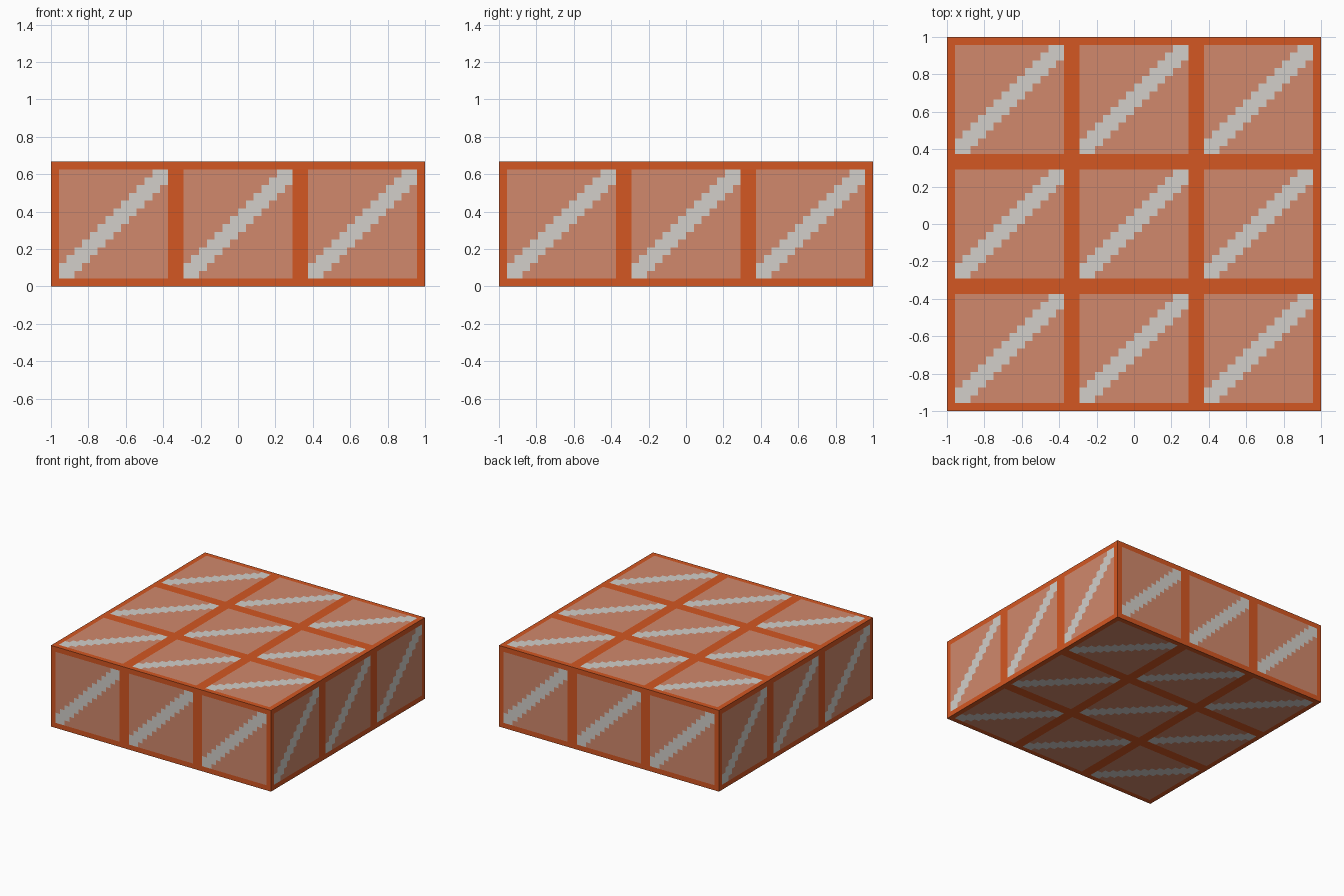
import bpy, bmesh
from mathutils import Vector

if "Cube" in bpy.data.objects:
    bpy.data.objects.remove(bpy.data.objects["Cube"])

TILE = 2 / 3          # edge of one glazed tile
N = 16                # cells per tile edge
CELL = TILE / N


def material(name, srgb):
    lin = [((c / 255 + 0.055) / 1.055) ** 2.4 for c in srgb]
    m = bpy.data.materials.new(name)
    m.diffuse_color = (*lin, 1)
    m.use_nodes = True
    m.node_tree.nodes["Principled BSDF"].inputs["Base Color"].default_value = m.diffuse_color
    return m


mats = [material("orange frame", (212, 87, 34)),
        material("peach pane", (209, 137, 108)),
        material("pale grey glint", (210, 207, 202))]


def cell_material(i, j):
    """Frame on the tile rim, a stepped diagonal glint, pane elsewhere."""
    i, j = i % N, j % N
    if i in (0, N - 1) or j in (0, N - 1):
        return 0
    return 2 if abs(i - j) <= 1 else 1


def panel(bm, origin, right, up, cols, rows):
    """Grid of cells, seen from outside with the given right and up axes."""
    o, r, u = Vector(origin), Vector(right) * CELL, Vector(up) * CELL
    v = [[bm.verts.new(o + r * i + u * j) for j in range(rows * N + 1)]
         for i in range(cols * N + 1)]
    for i in range(cols * N):
        for j in range(rows * N):
            f = bm.faces.new((v[i][j], v[i + 1][j], v[i + 1][j + 1], v[i][j + 1]))
            f.material_index = cell_material(i, j)


bm = bmesh.new()
# four sides
panel(bm, (-1, -1, 0), (1, 0, 0), (0, 0, 1), 3, 1)
panel(bm, (1, -1, 0), (0, 1, 0), (0, 0, 1), 3, 1)
panel(bm, (1, 1, 0), (-1, 0, 0), (0, 0, 1), 3, 1)
panel(bm, (-1, 1, 0), (0, -1, 0), (0, 0, 1), 3, 1)
# top and underside
panel(bm, (-1, -1, TILE), (1, 0, 0), (0, 1, 0), 3, 3)
panel(bm, (-1, 1, 0), (1, 0, 0), (0, -1, 0), 3, 3)
bmesh.ops.remove_doubles(bm, verts=bm.verts, dist=0.001)

mesh = bpy.data.meshes.new("glazed_block")
bm.to_mesh(mesh)
bm.free()
for m in mats:
    mesh.materials.append(m)
bpy.context.collection.objects.link(bpy.data.objects.new("glazed_block", mesh))
